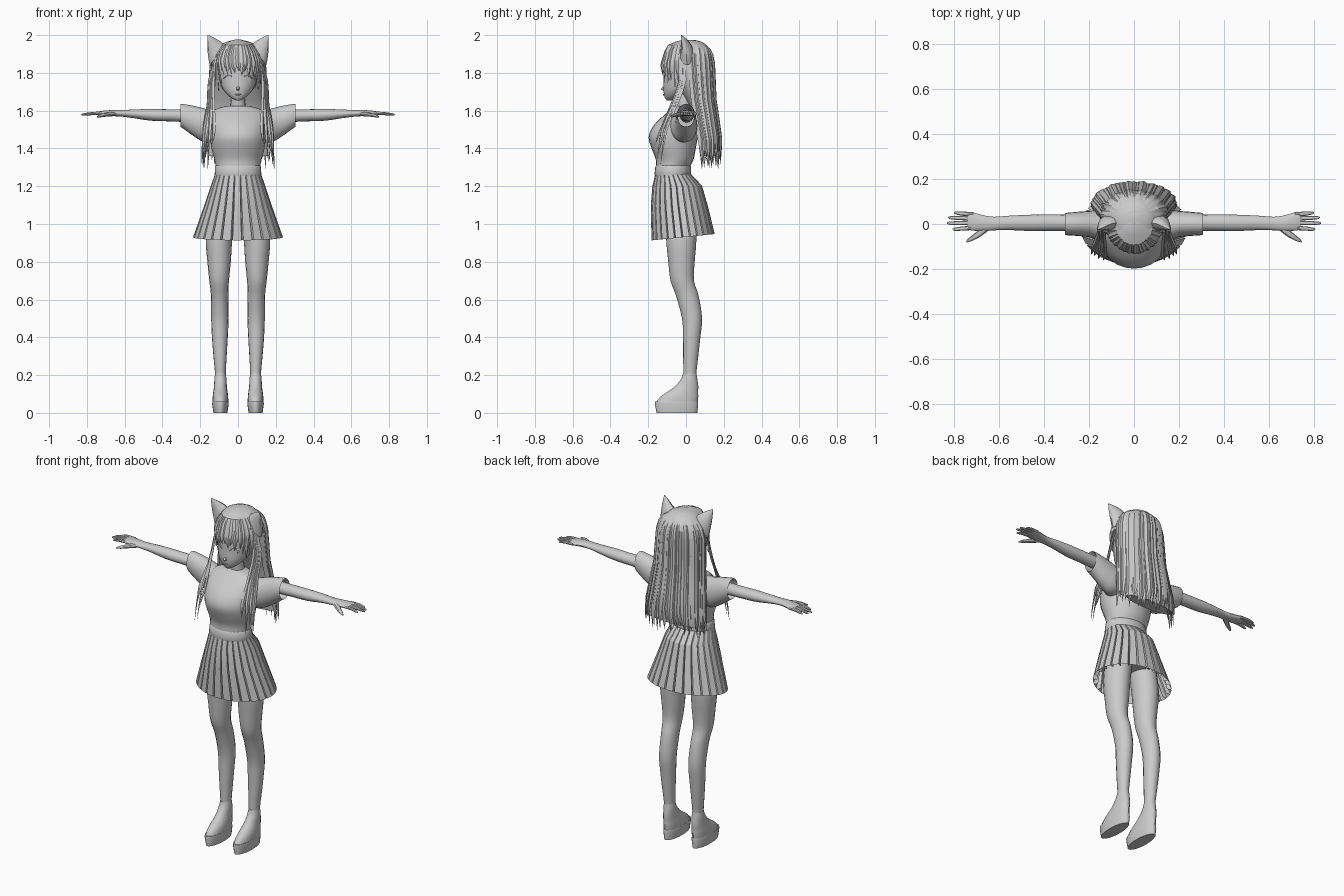
import bpy, bmesh, math, random
from mathutils import Vector

random.seed(4)
cube = bpy.data.objects.get("Cube")
if cube:
    bpy.data.objects.remove(cube, do_unlink=True)

X, Y, Z = Vector((1, 0, 0)), Vector((0, 1, 0)), Vector((0, 0, 1))

grey = bpy.data.materials.new("plain_grey")
grey.use_nodes = True
tone = (0.6, 0.6, 0.6, 1)
grey.diffuse_color = tone
grey.node_tree.nodes["Principled BSDF"].inputs["Base Color"].default_value = tone


def smooth_rings(rings, steps):
    """Catmull-Rom interpolation between control rings."""
    rings = [Vector(r) for r in rings]
    out = []
    for i in range(len(rings) - 1):
        a, b, c = rings[max(i - 1, 0)], rings[i], rings[i + 1]
        d = rings[min(i + 2, len(rings) - 1)]
        for k in range(steps):
            t = k / steps
            out.append(b + (c - a) * (t / 2) + (a * 2 - b * 5 + c * 4 - d) * (t * t / 2)
                       + (b * 3 - a - c * 3 + d) * (t ** 3 / 2))
    return out + [rings[-1]]


def loft(bm, rings, u, v, n=16, steps=3, caps=True):
    """Skin elliptical rings given as (x, y, z, radius along u, radius along v)."""
    loops = []
    for r in smooth_rings(rings, steps):
        centre = Vector(r[:3])
        loops.append([bm.verts.new(centre + u * max(r[3], 0.0005) * math.cos(math.tau * k / n)
                                   + v * max(r[4], 0.0005) * math.sin(math.tau * k / n))
                      for k in range(n)])
    for low, high in zip(loops, loops[1:]):
        for k in range(n):
            j = (k + 1) % n
            bm.faces.new((low[k], low[j], high[j], high[k]))
    if caps:
        bm.faces.new(loops[0][::-1])
        bm.faces.new(loops[-1])


def finish(name, bm, mirror=False, angle=40):
    bmesh.ops.recalc_face_normals(bm, faces=bm.faces[:])
    mesh = bpy.data.meshes.new(name)
    bm.to_mesh(mesh)
    bm.free()
    mesh.materials.append(grey)
    ob = bpy.data.objects.new(name, mesh)
    bpy.context.scene.collection.objects.link(ob)
    if mirror:
        ob.modifiers.new("Mirror", 'MIRROR')
    bpy.ops.object.select_all(action='DESELECT')
    ob.select_set(True)
    bpy.context.view_layer.objects.active = ob
    bpy.ops.object.shade_smooth_by_angle(angle=math.radians(angle))
    return ob


def part(name, rings, u, v, mirror=False, **options):
    bm = bmesh.new()
    loft(bm, rings, u, v, **options)
    return finish(name, bm, mirror)


def upright(cx, rows):
    """Rows (z, centre y, half width, half depth) to rings."""
    return [(cx, cy, z, rx, ry) for z, cy, rx, ry in rows]


# Torso, neck and head
part("torso", upright(0, [
    (1.02, -.02, .14, .08), (1.15, -.04, .135, .09), (1.28, -.07, .117, .088),
    (1.34, -.06, .125, .1), (1.4, -.065, .14, .117), (1.46, -.068, .148, .13),
    (1.52, -.055, .15, .118), (1.57, -.035, .15, .088), (1.605, -.02, .125, .062),
    (1.625, -.015, .06, .048)]), X, Y, n=24)
part("neck", upright(0, [(1.58, 0, .05, .045), (1.64, -.01, .038, .038), (1.72, -.02, .036, .038)]), X, Y)
part("head", upright(0, [
    (1.655, -.09, .012, .012), (1.672, -.075, .042, .038), (1.71, -.045, .078, .075),
    (1.76, -.02, .098, .099), (1.83, -.008, .11, .108), (1.9, 0, .1, .1), (1.95, 0, .06, .06)]),
    X, Y, n=24)

# Face details: nose, lips, eyes and lashes
part("nose", [(0, -.105, 1.735, .006, .004), (0, -.122, 1.715, .009, .012), (0, -.11, 1.705, .004, .004)], X, Y, n=8)
part("lips", [(-.018, -.11, 1.686, .004, .002), (0, -.117, 1.684, .006, .004), (.018, -.11, 1.686, .004, .002)], Y, Z, n=8)
outward = Vector((.45, -1, 0)).normalized()
across = Vector((1, .45, 0)).normalized()
bm = bmesh.new()
eye = Vector((.048, -.101, 1.762))
loft(bm, [(*(eye + outward * d), r, r * 1.1) for d, r in ((-.006, .02), (.002, .018), (.003, .01))],
     across, Z, n=16, steps=1)
finish("eyes", bm, mirror=True)
bm = bmesh.new()
loft(bm, [(*(eye + across * t + outward * .004 + Z * (.026 - 22 * t * t)), .003, .003)
          for t in (-.026, -.012, 0, .014, .03)], outward, Z, n=6)
finish("lashes", bm, mirror=True)

# Sleeves: outer shell folding into an open cuff
part("sleeves", [
    (.08, -.03, 1.52, .08, .08), (.15, -.01, 1.517, .07, .086), (.2, 0, 1.53, .058, .088),
    (.294, 0, 1.572, .05, .064), (.296, 0, 1.572, .045, .058), (.22, 0, 1.56, .042, .05)],
    Y, Z, mirror=True, n=20, steps=2)

# Arms with palms, fingers and thumbs
part("arms", [
    (.2, .004, 1.572, .036, .036), (.35, .006, 1.575, .036, .032), (.46, .005, 1.578, .036, .031),
    (.55, .005, 1.583, .032, .023), (.62, .002, 1.586, .03, .017), (.67, .004, 1.587, .035, .016),
    (.72, .012, 1.586, .041, .013), (.74, .014, 1.585, .037, .009)], Y, Z, mirror=True)
bm = bmesh.new()
for y, spread, tip in ((-.017, -.006, .805), (.004, 0, .83), (.024, .004, .825), (.043, .006, .8)):
    loft(bm, [(.71, y, 1.586, .009, .009), (.76, y + spread / 2, 1.586, .0095, .008),
              (tip - .01, y + spread, 1.58, .007, .006), (tip, y + spread, 1.578, .002, .002)],
         Y, Z, n=8, steps=2)
loft(bm, [(.65, -.01, 1.584, .018, .013), (.69, -.045, 1.58, .014, .011),
          (.725, -.068, 1.573, .01, .008), (.745, -.08, 1.568, .003, .003)],
     Vector((.7, .7, 0)), Z, n=8, steps=2)
finish("fingers", bm, mirror=True)

# Legs
part("legs", [(cx, cy, z, rx, ry) for z, cx, cy, rx, ry in [
    (1.08, .08, -.03, .07, .08), (.92, .1, -.025, .07, .08), (.8, .1, -.024, .062, .07),
    (.7, .1, -.02, .052, .062), (.62, .097, .007, .046, .06), (.5, .096, .032, .046, .053),
    (.4, .096, .03, .042, .046), (.3, .095, .025, .035, .04), (.2, .093, .02, .028, .034),
    (.12, .093, .02, .028, .034)]], X, Y, mirror=True)

# Platform shoes
part("shoe_soles", upright(.093, [(0, -.048, .037, .108), (.05, -.05, .044, .115), (.06, -.05, .042, .113)]),
     X, Y, mirror=True, n=24, steps=1)
part("shoe_uppers", upright(.093, [
    (.055, -.048, .042, .11), (.085, -.035, .041, .1), (.11, -.018, .038, .082),
    (.14, .003, .034, .062), (.18, .017, .032, .043), (.21, .02, .028, .035)]), X, Y, mirror=True, n=20)

# Pleated skirt: sawtooth rings that fan out toward a tilted hem
bm = bmesh.new()
pleats = 26
loops = []
for z, cy, rx, ry, depth in ((1.27, -.07, .12, .092, .01), (1.2, -.047, .145, .132, .04),
                             (1.1, -.037, .178, .15, .06), (.93, -.015, .238, .168, .07)):
    loop = []
    for k in range(pleats * 3):
        step = k % 3
        turn = math.tau * (k // 3 + (0, .82, .9)[step]) / pleats
        fold = 1 - depth * (0, 0, 1.6)[step]
        y = cy + ry * fold * math.sin(turn)
        tilt = .1 * (y - cy) * (1.27 - z) / .34
        loop.append(bm.verts.new((rx * fold * math.cos(turn), y, z + tilt)))
    loops.append(loop)
for high, low in zip(loops, loops[1:]):
    for k in range(len(high)):
        j = (k + 1) % len(high)
        bm.faces.new((high[k], low[k], low[j], high[j]))
finish("pleated_skirt", bm, angle=20)
part("waistband", upright(0, [(1.255, -.07, .122, .095), (1.26, -.07, .124, .097), (1.305, -.068, .121, .094),
                              (1.31, -.068, .117, .09)]), X, Y, n=32, steps=1)

# Underlayer of hair over the skull and down the back
part("hair_base", upright(0, [
    (1.975, .025, .02, .02), (1.955, .02, .08, .08), (1.9, .018, .123, .118), (1.84, .02, .138, .122),
    (1.75, .045, .135, .1), (1.6, .09, .14, .06), (1.42, .125, .16, .05), (1.36, .13, .16, .04)]), X, Y, n=28)


def strand(bm, points, width, direction, normal, thick=.007):
    """Flat tapering lock of hair through the points."""
    profile = [.5] + [1] * (len(points) - 2) + [0]
    loft(bm, [(*p, width * w, thick * max(w, .1)) for p, w in zip(points, profile)],
         direction, normal, n=4, steps=2)


# Long back hair, two staggered layers
bm = bmesh.new()
for layer, count in ((0, 27), (1, 20)):
    for i in range(count):
        a = math.radians(-88 + 176 * (i + random.uniform(-.2, .2)) / (count - 1))
        s, c = math.sin(a), math.cos(a)
        lift = random.uniform(-.004, .004) - layer * .012
        end = random.uniform(1.29, 1.37)
        path = [((rx + lift) * s, cy + (ry + lift) * c, z) for z, cy, rx, ry in (
            (1.972, .03, .03, .025), (1.93, .03, .108, .09), (1.85, .025, .145, .122),
            (1.66, .04, .155, .115), (1.45, .075, .185, .11), (end, .08, .195, .1))]
        strand(bm, path, random.uniform(.014, .02), Vector((c, -s, 0)), Vector((s, c, 0)))
finish("back_hair", bm, angle=25)

# Fringe fanning from the crown, longer toward the cheeks
bm = bmesh.new()
for i in range(17):
    b = math.radians(-84 + 10.5 * i + random.uniform(-3, 3))
    s, c = math.sin(b), math.cos(b)
    end = 1.8 - .09 * abs(s) ** 3 + random.uniform(-.02, .015)
    sway = random.uniform(-.012, .012)
    path = [(.012 * s, -.01 * c, 1.976), (.078 * s, -.088 * c, 1.948), (.118 * s, -.118 * c, 1.88),
            (.122 * s + sway / 2, -.128 * c, 1.84), (.112 * s + sway, -.128 * c, end)]
    strand(bm, path, random.uniform(.013, .019), Vector((c, s, 0)), Vector((s, -c, 0)))
finish("fringe", bm, angle=25)

# Long locks falling in front of each shoulder
bm = bmesh.new()
for shift, back, end in ((0, 0, 1.33), (.018, .012, 1.38), (-.022, -.008, 1.42), (.03, .02, 1.31)):
    path = [(.11, -.03 + back, 1.9), (.14 + shift / 3, -.025 + back, 1.76), (.142 + shift / 2, -.07 + back, 1.63),
            (.15 + shift, -.125 + back, 1.5), (.16 + shift, -.155 + back, end)]
    strand(bm, path, .011, Vector((.8, .6, 0)), Vector((.6, -.8, 0)), thick=.006)
finish("front_locks", bm, mirror=True, angle=25)

# Pointed animal ears on the crown
base_line = Vector((-.62, 0, .78))
part("cat_ears", [
    (.108, .005, 1.893, .068, .036), (.128, .002, 1.93, .05, .03),
    (.146, -.012, 1.968, .026, .016), (.16, -.025, 2, .001, .001)], base_line, Y, mirror=True, n=10, steps=2)
